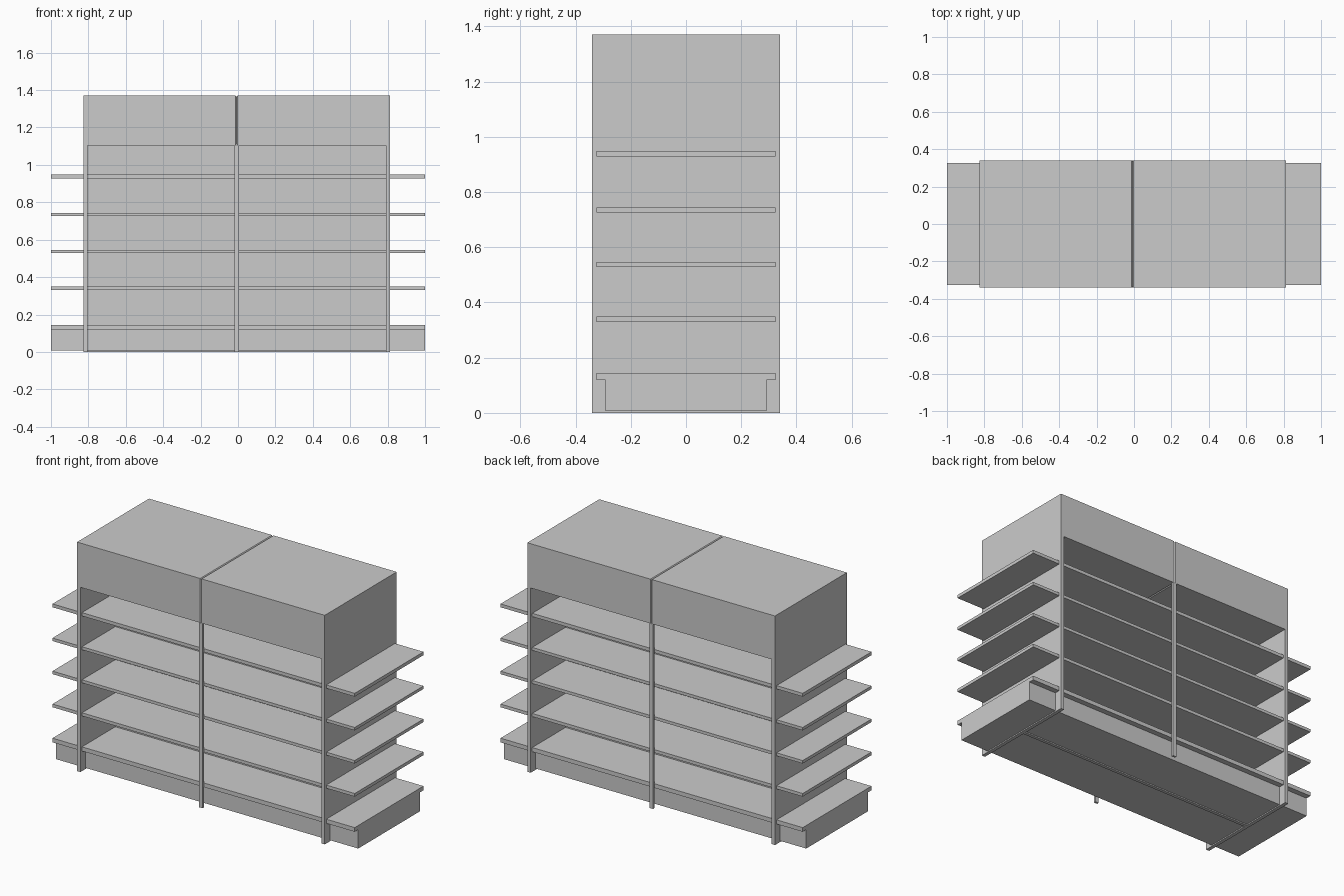
import bpy, bmesh

if "Cube" in bpy.data.objects:
    bpy.data.objects.remove(bpy.data.objects["Cube"])

XL, XR = -0.827, 0.812       # outer faces of the end panels
T = 0.022                    # panel thickness
MID = (XL + XR) / 2
DEPTH = 0.34                 # half depth of panels and top boxes
HEAD = 1.105                 # underside of the top boxes
TOP = 1.37
BOTTOM_GAP = 0.007


def box(name, x, y, z, seam_x=None):
    """Box from ranges; edges lying on seam_x get a small chamfer."""
    bm = bmesh.new()
    bmesh.ops.create_cube(bm, size=1)
    for v in bm.verts:
        v.co = [r[0] if c < 0 else r[1] for c, r in zip(v.co, (x, y, z))]
    if seam_x is not None:
        edges = [e for e in bm.edges
                 if all(abs(v.co.x - seam_x) < 1e-5 for v in e.verts)]
        bmesh.ops.bevel(bm, geom=edges, offset=0.005, segments=1,
                        affect='EDGES')
    mesh = bpy.data.meshes.new(name)
    bm.to_mesh(mesh)
    bm.free()
    obj = bpy.data.objects.new(name, mesh)
    bpy.context.collection.objects.link(obj)
    return obj


# Full-depth end panels
box("left_end_panel", (XL, XL + T), (-DEPTH, DEPTH), (0, TOP))
box("right_end_panel", (XR - T, XR), (-DEPTH, DEPTH), (0, TOP))

# Two closed top boxes meeting at a chamfered seam
box("left_top_box", (XL + T, MID), (-DEPTH, DEPTH), (HEAD, TOP), MID)
box("right_top_box", (MID, XR - T), (-DEPTH, DEPTH), (HEAD, TOP), MID)

# Thin middle posts on the front and back
for name, s in (("front", -1), ("back", 1)):
    ys = sorted((s * DEPTH, s * (DEPTH - 0.013)))
    box(name + "_middle_post", (MID - 0.012, MID + 0.012), ys, (0, HEAD))

# Central dividing panel between the two sides
box("back_panel", (XL + T, XR - T), (-0.01, 0.01), (0, HEAD))

# Plinths and shelves: inner bays on both sides, plus the two ends
ends = (("left_end", (-1, XL)), ("right_end", (XR, 1)))
inner = (XL + T, XR - T)
sides = (("front", -1), ("back", 1))
shelf_z = [(0.12, 0.145), (0.33, 0.349), (0.528, 0.546),
           (0.726, 0.744), (0.928, 0.948)]


def layer(part, half_depth, z):
    for name, x in ends:
        box(f"{name}_{part}", x, (-half_depth, half_depth), z)
    for name, s in sides:
        box(f"{name}_{part}", inner, sorted((s * 0.01, s * half_depth)), z)


layer("plinth", 0.292, (BOTTOM_GAP, 0.12))
for i, z in enumerate(shelf_z):
    layer(f"shelf_{i + 1}", 0.325, z)
